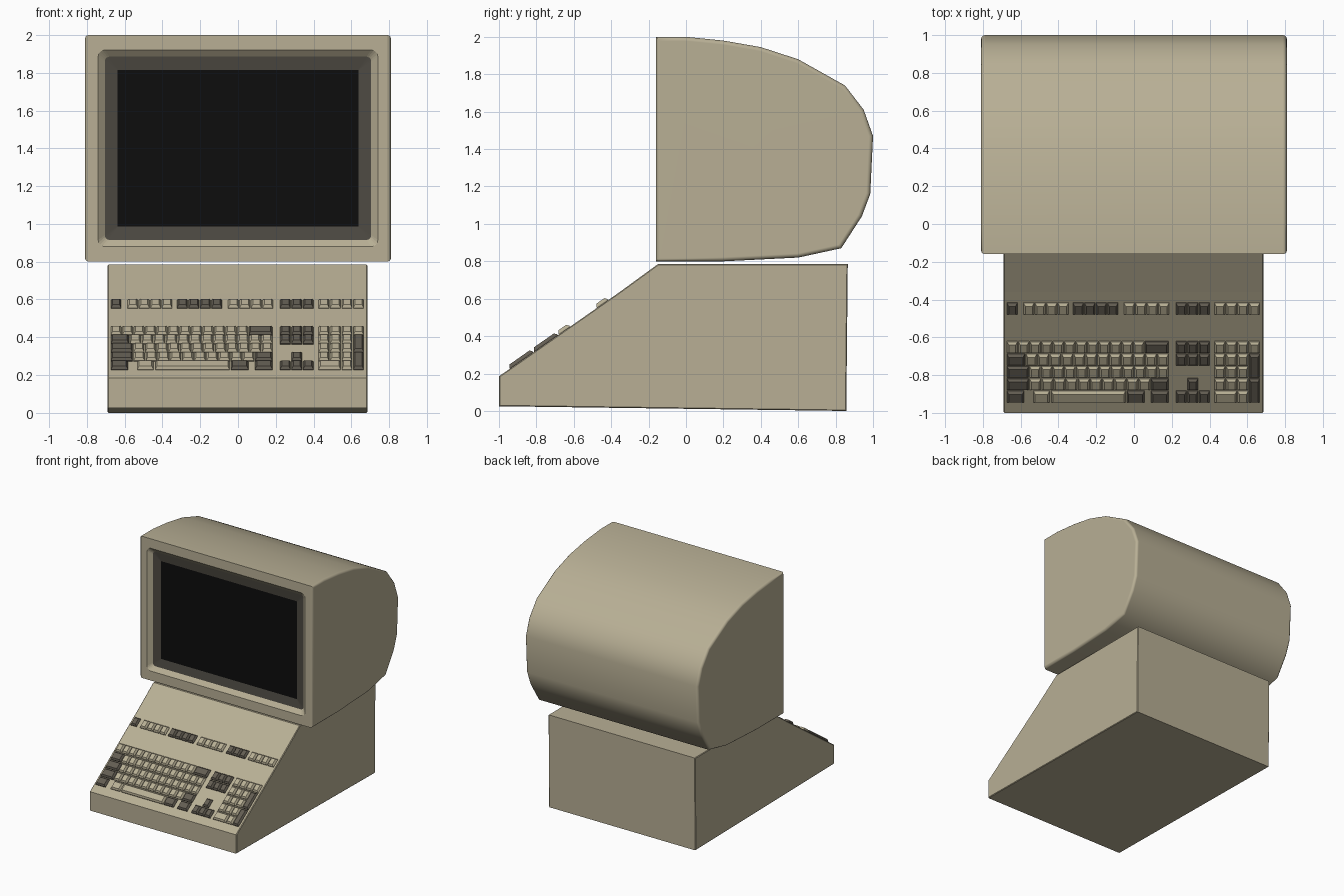
import bpy, bmesh, math
from mathutils import Vector

cube = bpy.data.objects.get("Cube")
if cube:
    bpy.data.objects.remove(cube, do_unlink=True)


def material(name, rgb):
    m = bpy.data.materials.new(name)
    m.use_nodes = True
    m.diffuse_color = (*rgb, 1)
    m.node_tree.nodes["Principled BSDF"].inputs["Base Color"].default_value = (*rgb, 1)
    return m


BEIGE = material("beige plastic", (0.48, 0.43, 0.30))
DARK = material("dark key grey", (0.125, 0.11, 0.085))
BEZEL = material("bezel grey", (0.075, 0.068, 0.055))
GLASS = material("black glass", (0.004, 0.004, 0.004))


def finish(bm, name, mats, smooth=None):
    mesh = bpy.data.meshes.new(name)
    bm.to_mesh(mesh)
    bm.free()
    ob = bpy.data.objects.new(name, mesh)
    bpy.context.collection.objects.link(ob)
    for m in mats:
        mesh.materials.append(m)
    if smooth:
        bpy.ops.object.select_all(action='DESELECT')
        ob.select_set(True)
        bpy.context.view_layer.objects.active = ob
        bpy.ops.object.shade_smooth_by_angle(angle=math.radians(smooth))
        ob.modifiers.new("even_shading", 'WEIGHTED_NORMAL').keep_sharp = True
    return ob


def prism(profile, x0, x1, bevel, segments):
    """Side profile (y, z) swept across x, with rounded side edges."""
    bm = bmesh.new()
    ends = [[bm.verts.new((x, y, z)) for y, z in profile] for x in (x0, x1)]
    caps = [bm.faces.new(e) for e in ends]
    n = len(profile)
    for i in range(n):
        j = (i + 1) % n
        bm.faces.new((ends[0][i], ends[0][j], ends[1][j], ends[1][i]))
    bmesh.ops.recalc_face_normals(bm, faces=bm.faces)
    rim = [e for c in caps for e in c.edges]
    bmesh.ops.bevel(bm, geom=rim, offset=bevel, segments=segments,
                    profile=0.5, affect='EDGES')
    return bm


# Wedge-shaped computer case
NOSE, KINK = Vector((0, -1.0, 0.185)), Vector((0, -0.36, 0.632))
case = prism([(-1, 0.025), (NOSE.y, NOSE.z), (KINK.y, KINK.z), (-0.15, 0.785),
              (0.865, 0.785), (0.857, 0)], -0.69, 0.685, 0.005, 1)
finish(case, "computer_case", [BEIGE])

# Monitor shell with a rounded back, left open at the front
FRONT = -0.16
shell = prism([(FRONT, 0.8), (FRONT, 2), (0, 2), (0.2, 1.98), (0.4, 1.945),
               (0.6, 1.88), (0.85, 1.74), (0.95, 1.61), (1, 1.47), (0.985, 1.16),
               (0.94, 1.04), (0.83, 0.87), (0.6, 0.82), (0.2, 0.8)],
              -0.81, 0.81, 0.022, 3)
opening = [f for f in shell.faces if f.normal.y < -0.99 and f.calc_area() > 1]
bmesh.ops.delete(shell, geom=opening, context='FACES_ONLY')
finish(shell, "monitor_shell", [BEIGE], 50)


# Monitor front: flat frame, sloped lip, grey surround and screen
def rounded_ring(bm, half_w, half_h, r, y):
    verts = []
    for k, (sx, sz) in enumerate(((1, 1), (-1, 1), (-1, -1), (1, -1))):
        for step in range(5):
            a = math.radians(90 * k + 22.5 * step)
            verts.append(bm.verts.new((sx * (half_w - r) + r * math.cos(a), y,
                                       1.4 + sz * (half_h - r) + r * math.sin(a))))
    return verts


bm = bmesh.new()
rings = [rounded_ring(bm, *p) for p in (
    (0.789, 0.6, 0.004, FRONT), (0.74, 0.52, 0.035, FRONT),
    (0.705, 0.485, 0.025, FRONT + 0.03), (0.637, 0.414, 0.002, FRONT + 0.04))]
for level, (a, b) in enumerate(zip(rings, rings[1:])):
    for i in range(len(a)):
        j = (i + 1) % len(a)
        bm.faces.new((a[i], a[j], b[j], b[i])).material_index = level // 2
screen = bm.faces.new(rings[-1])
screen.material_index = 2
bmesh.ops.recalc_face_normals(bm, faces=bm.faces)
screen.normal_update()
if screen.normal.y > 0:
    bmesh.ops.reverse_faces(bm, faces=bm.faces)
finish(bm, "monitor_front", [BEIGE, BEZEL, GLASS])

# Keyboard: tapered keys set on the sloping face
ALONG = (KINK - NOSE).normalized()
NORMAL = Vector((0, -ALONG.z, ALONG.y))
light_keys, dark_keys = bmesh.new(), bmesh.new()


def key(bm, x0, x1, y0, y1):
    """One key between two x and two y limits, following the slope."""
    gap, taper, height = 0.003, 0.009, 0.02
    levels = []
    for inset, lift in ((gap, -0.004), (gap, 0.006), (gap + taper, height)):
        ring = []
        for x, y in ((x0 + inset, y0 + inset), (x1 - inset, y0 + inset),
                     (x1 - inset, y1 - inset), (x0 + inset, y1 - inset)):
            on_slope = NOSE + ALONG * ((y - NOSE.y) / ALONG.y)
            ring.append(bm.verts.new(on_slope + NORMAL * lift + Vector((x, 0, 0))))
        levels.append(ring)
    for a, b in zip(levels, levels[1:]):
        for i in range(4):
            j = (i + 1) % 4
            bm.faces.new((a[i], a[j], b[j], b[i]))
    bm.faces.new(levels[-1])


def keys(bm, x0, x1, count, row, rows=1):
    """A run of equal keys; row 0 is the function row."""
    top = -0.413 if row == 0 else -0.617 - 0.0655 * (row - 1)
    bottom = top - 0.0655 * rows
    w = (x1 - x0) / count
    for i in range(count):
        key(bm, x0 + i * w, x0 + (i + 1) * w, bottom, top)


L, D = light_keys, dark_keys
LEFT, RIGHT = -0.675, 0.185
NAV, NAV_END = 0.22, 0.402
PAD, PAD_END = 0.424, 0.668
COL = (PAD_END - PAD) / 4

# Function row
keys(D, LEFT, -0.615, 1, 0)
keys(L, -0.587, -0.345, 4, 0)
keys(D, -0.325, -0.082, 4, 0)
keys(L, -0.055, 0.188, 4, 0)
keys(D, NAV, NAV_END, 3, 0)
keys(L, PAD, PAD_END, 4, 0)

# Main block
keys(L, LEFT, 0.055, 12, 1)
keys(D, 0.055, RIGHT, 1, 1)
keys(D, LEFT, -0.575, 1, 2)
keys(L, -0.575, RIGHT, 12, 2)
keys(D, LEFT, -0.555, 1, 3)
keys(L, -0.555, RIGHT, 12, 3)
keys(D, LEFT, -0.555, 1, 4)
keys(L, -0.555, 0.088, 10, 4)
keys(D, 0.088, RIGHT, 1, 4)
keys(D, LEFT, -0.58, 1, 5)
keys(L, -0.535, -0.445, 1, 5)
keys(L, -0.44, -0.042, 1, 5)
keys(D, -0.04, 0.058, 1, 5)
keys(D, 0.088, RIGHT, 1, 5)

# Editing keys and arrows
for row in (1, 2, 5):
    keys(D, NAV, NAV_END, 3, row)
third = (NAV_END - NAV) / 3
keys(D, NAV + third, NAV_END - third, 1, 4)

# Number pad
keys(L, PAD, PAD_END, 4, 1)
for row in (2, 3, 4):
    keys(L, PAD, PAD_END - COL, 3, row)
keys(L, PAD, PAD + 2 * COL, 1, 5)
keys(L, PAD + 2 * COL, PAD_END - COL, 1, 5)
for row in (2, 4):
    keys(D, PAD_END - COL, PAD_END, 1, row, rows=2)

for bm, name, mat in ((L, "light_keys", BEIGE), (D, "dark_keys", DARK)):
    bmesh.ops.recalc_face_normals(bm, faces=bm.faces)
    finish(bm, name, [mat])
